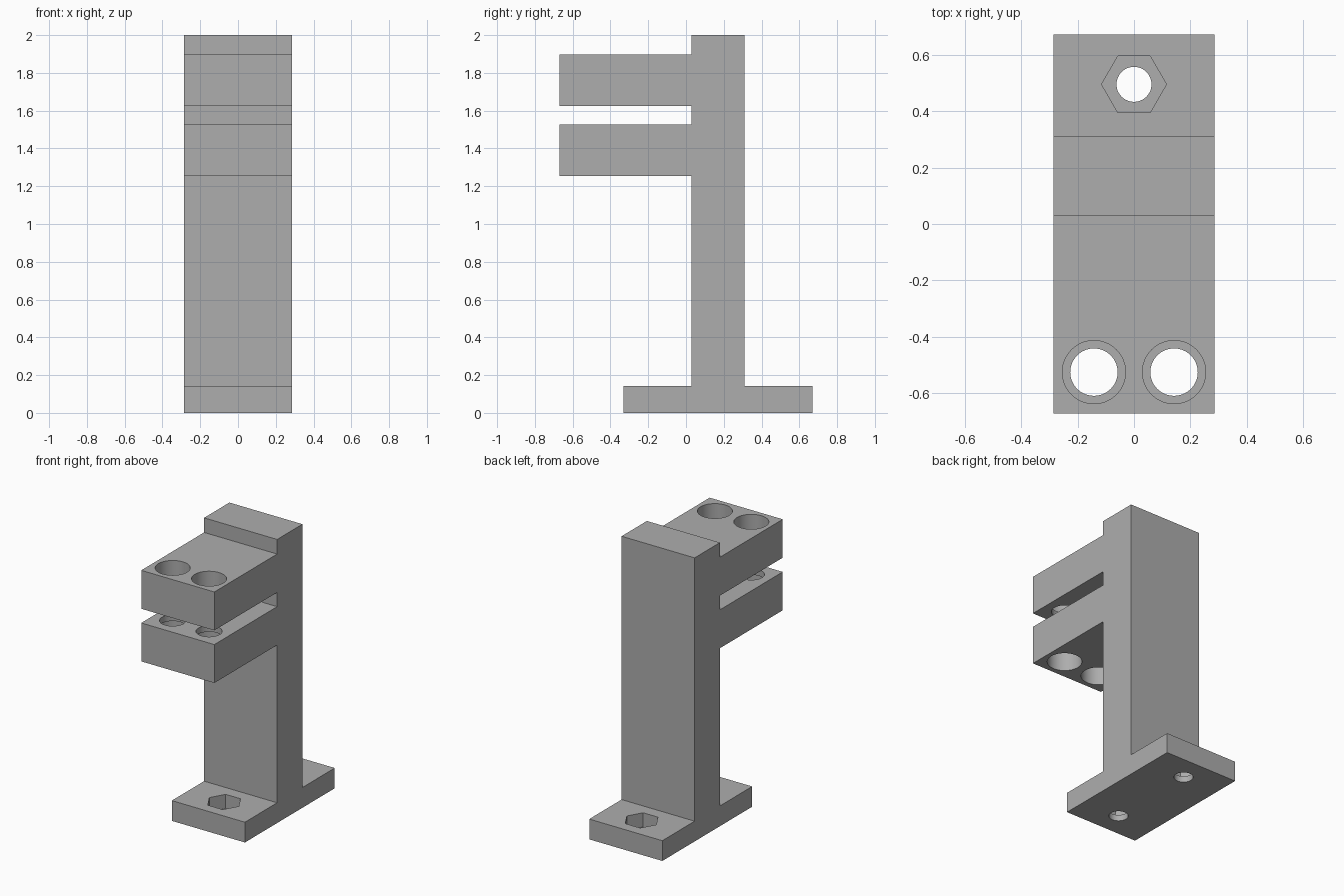
import bpy
import bmesh
import math

default_cube = bpy.data.objects.get("Cube")
if default_cube:
    bpy.data.objects.remove(default_cube, do_unlink=True)

# Single plain grey material
grey = bpy.data.materials.new("plain_grey")
grey.use_nodes = True
colour = (0.42, 0.42, 0.42, 1)
grey.diffuse_color = colour
grey.node_tree.nodes["Principled BSDF"].inputs["Base Color"].default_value = colour

HALF_WIDTH = 0.285
WALL = 0.043                     # thin floor left under each pocket
BASE_TOP = 0.143
BACK, FRONT = 0.311, 0.029       # column faces
FOOT_BACK, FOOT_FRONT = 0.671, -0.33
ARM_TIP = -0.671
LOWER_ARM = (1.255, 1.526)
UPPER_ARM = (1.626, 1.897)


def extrude_profile(name, points):
    """Extrude a (y, z) outline across the full width."""
    bm = bmesh.new()
    face = bm.faces.new([bm.verts.new((-HALF_WIDTH, y, z)) for y, z in points])
    result = bmesh.ops.extrude_face_region(bm, geom=[face])
    verts = [g for g in result["geom"] if isinstance(g, bmesh.types.BMVert)]
    bmesh.ops.translate(bm, verts=verts, vec=(2 * HALF_WIDTH, 0, 0))
    bmesh.ops.recalc_face_normals(bm, faces=bm.faces)
    mesh = bpy.data.meshes.new(name)
    bm.to_mesh(mesh)
    bm.free()
    obj = bpy.data.objects.new(name, mesh)
    bpy.context.collection.objects.link(obj)
    mesh.materials.append(grey)
    return obj


def cut_hole(target, x, y, bottom, top, radius, sides=64):
    """Subtract an upright prism and remove the cutter."""
    bpy.ops.mesh.primitive_cylinder_add(
        vertices=sides, radius=radius, depth=top - bottom,
        location=(x, y, (top + bottom) / 2),
        rotation=(0, 0, math.radians(30) if sides == 6 else 0))
    cutter = bpy.context.object
    cutter.name = "hole_cutter"
    cutter.hide_render = True
    cutter.data.materials.append(grey)
    mod = target.modifiers.new("hole", "BOOLEAN")
    mod.operation = "DIFFERENCE"
    mod.solver = "EXACT"
    mod.object = cutter
    bpy.ops.object.select_all(action="DESELECT")
    bpy.context.view_layer.objects.active = target
    target.select_set(True)
    bpy.ops.object.modifier_apply(modifier=mod.name)
    bpy.data.objects.remove(cutter, do_unlink=True)


# Side outline: foot plate, column and two forward arms
outline = [(FOOT_FRONT, 0), (FOOT_BACK, 0), (FOOT_BACK, BASE_TOP),
           (BACK, BASE_TOP), (BACK, 2), (FRONT, 2)]
for low, high in (UPPER_ARM, LOWER_ARM):
    outline += [(FRONT, high), (ARM_TIP, high), (ARM_TIP, low), (FRONT, low)]
outline += [(FRONT, BASE_TOP), (FOOT_FRONT, BASE_TOP)]
bracket = extrude_profile("bracket_body", outline)

# Paired arm holes, with wide pockets on the outer faces of the arms
for x in (-0.142, 0.142):
    y = -0.525
    cut_hole(bracket, x, y, UPPER_ARM[0] + WALL, UPPER_ARM[1] + 0.05, 0.112)
    cut_hole(bracket, x, y, LOWER_ARM[0] - 0.05, LOWER_ARM[1] - WALL, 0.112)
    cut_hole(bracket, x, y, LOWER_ARM[0] - 0.05, UPPER_ARM[1] + 0.05, 0.084)

# Foot bolt holes with hexagonal nut pockets
for y in (-0.155, 0.495):
    cut_hole(bracket, 0, y, WALL, BASE_TOP + 0.05, 0.115, sides=6)
    cut_hole(bracket, 0, y, -0.05, BASE_TOP + 0.05, 0.062)

# Smooth hole walls while keeping every edge sharp
bpy.ops.object.shade_smooth_by_angle(angle=math.radians(30))
